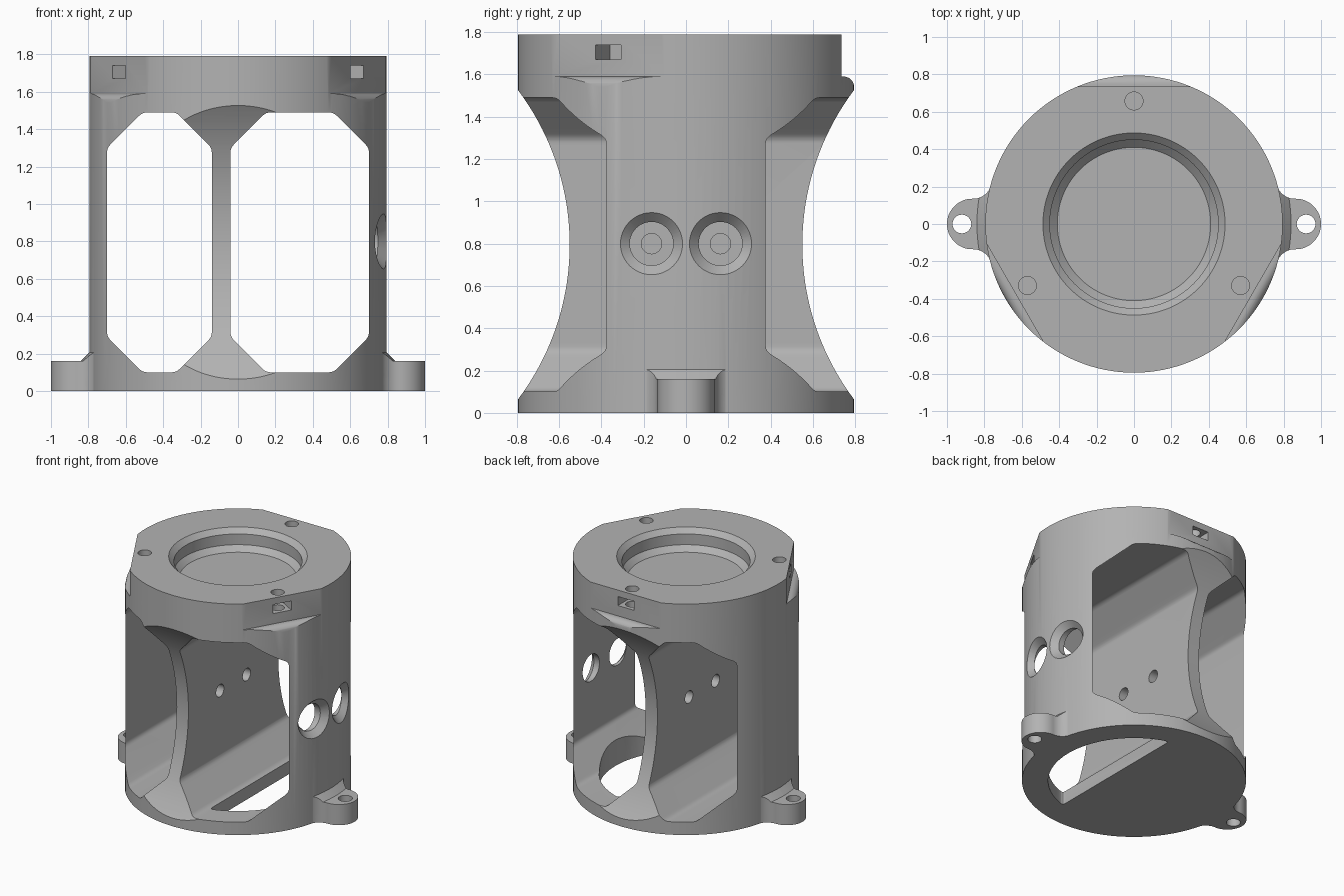
import bpy, bmesh, math
from math import sin, cos, radians, sqrt, tau
from mathutils import Matrix, Vector

if "Cube" in bpy.data.objects:
    bpy.data.objects.remove(bpy.data.objects["Cube"], do_unlink=True)

R, H, WALL = 0.795, 1.79, 0.70
UPRIGHT = Matrix.Rotation(radians(90), 4, "X")     # profile (x, z), extruded along y
ALONG_X = Matrix.Rotation(radians(90), 4, "Y")

grey = bpy.data.materials.new("plain_grey")
grey.use_nodes = True
grey.diffuse_color = (0.45, 0.45, 0.45, 1)
grey.node_tree.nodes["Principled BSDF"].inputs["Base Color"].default_value = grey.diffuse_color


def turn(deg):
    return Matrix.Rotation(radians(deg), 4, "Z")


def loft(name, rings, matrix=Matrix()):
    """Closed solid through rings of equal point count."""
    bm = bmesh.new()
    loops = [[bm.verts.new(p) for p in ring] for ring in rings]
    n = len(loops[0])
    for a, b in zip(loops, loops[1:]):
        for i in range(n):
            j = (i + 1) % n
            bm.faces.new((a[i], a[j], b[j], b[i]))
    bm.faces.new(loops[0][::-1])
    bm.faces.new(loops[-1])
    bm.transform(matrix)
    bmesh.ops.recalc_face_normals(bm, faces=bm.faces)
    mesh = bpy.data.meshes.new(name)
    bm.to_mesh(mesh)
    bm.free()
    mesh.materials.append(grey)
    ob = bpy.data.objects.new(name, mesh)
    bpy.context.collection.objects.link(ob)
    return ob


def prism(name, pts, lo, hi, matrix=Matrix()):
    return loft(name, [[(x, y, z) for x, y in pts] for z in (lo, hi)], matrix)


def circle(r, n=48, cx=0, cy=0):
    return [(cx + r * cos(tau * i / n), cy + r * sin(tau * i / n)) for i in range(n)]


def arc(cx, cy, r, a0, a1, n):
    angles = [radians(a0 + (a1 - a0) * i / n) for i in range(n + 1)]
    return [(cx + r * cos(a), cy + r * sin(a)) for a in angles]


def lathe(name, profile, n=128):
    return loft(name, [[(x, y, z) for x, y in circle(r, n)] for r, z in profile])


def rounded(pts, d, only=None):
    """Soften polygon corners over distance d."""
    out = []
    for i, p in enumerate(pts):
        if only and i not in only:
            out.append(p)
            continue
        p = Vector(p)
        a = p + (Vector(pts[i - 1]) - p).normalized() * d
        b = p + (Vector(pts[(i + 1) % len(pts)]) - p).normalized() * d
        for t in (0, 0.25, 0.5, 0.75, 1):
            out.append(tuple(a * (1 - t) ** 2 + p * 2 * t * (1 - t) + b * t * t))
    return out


def combine(target, tool, operation="DIFFERENCE"):
    mod = target.modifiers.new("combine", "BOOLEAN")
    mod.operation, mod.solver, mod.object = operation, "EXACT", tool
    bpy.context.view_layer.objects.active = target
    bpy.ops.object.modifier_apply(modifier=mod.name)
    bpy.data.objects.remove(tool, do_unlink=True)


# Round body with the stepped, chamfered recess in its top
body = lathe("housing_body", [(0.001, 0), (R, 0), (R, H), (0.487, H), (0.45, H - 0.037),
                              (0.45, 1.67), (0.41, 1.63), (0.001, 1.63)])

# Mounting ears with a sloped root against the body
ear = arc(0.865, 0, 0.135, -90, 90, 32)
flare = arc(0.86, 0.235, 0.1, 270, 195, 10)
ear += flare + [(0.6, 0.209), (0.6, -0.209)] + [(x, -y) for x, y in reversed(flare)]
for side in (0, 180):
    combine(body, prism("ear", ear, 0, 0.16, turn(side)), "UNION")
    root = prism("ear_root", ear, 0.05, 0.3, turn(side))
    cone = lathe("root_cone", [(0.001, 0.02), (0.84, 0.02), (0.84, 0.16),
                               (0.785, 0.215), (0.001, 0.215)])
    combine(root, cone, "INTERSECT")
    combine(body, root, "UNION")
    combine(body, prism("ear_hole", circle(0.05, 32, 0.92), -0.1, 0.4, turn(side)))

# Two chamfered windows front to back, leaving a middle wall
for x0, x1 in ((-WALL, -0.14), (-0.04, WALL)):
    z0, z1, c = 0.10, 1.49, 0.19
    outline = [(x0 + c, z0), (x1 - c, z0), (x1, z0 + c), (x1, z1 - c),
               (x1 - c, z1), (x0 + c, z1), (x0, z1 - c), (x0, z0 + c)]
    combine(body, prism("window", rounded(outline, 0.025), -1, 1, UPRIGHT))

# Hollowed front and back edges of the middle wall
for s in (-1, 1):
    place = Matrix.Translation((0, s * 1.765, 0.795)) @ ALONG_X
    combine(body, prism("wall_hollow", circle(1.215, 256), -0.69, 0.69, place))

# D-shaped opening in the floor
opening = arc(0, 0, 0.61, -74, 74, 28)
combine(body, prism("floor_opening", rounded(opening, 0.03, (0, 28)), -0.1, 0.3))

# Flats at the top, each with a nut slot and a screw hole
flat = [(0.735, 2), (0.735, 1.59)] + arc(0.745, 1.54, 0.05, 90, 0, 8) + [(1, 1.54), (1, 2)]
slot = [(0.595, 1.67), (0.9, 1.67), (0.9, 1.74), (0.595, 1.74)]
for a in (90, 210, 330):
    combine(body, prism("flat", flat, -0.5, 0.5, turn(a) @ UPRIGHT))
    combine(body, prism("nut_slot", slot, -0.07, 0.07, turn(a) @ UPRIGHT))
    combine(body, prism("screw_hole", circle(0.048, 32, 0.658), 1.55, 2, turn(a)))


# Countersunk side holes, with small matching holes in the middle wall
def sink_ring(r, cy, surface):
    return [(sqrt(surface ** 2 - y * y), y, z) for y, z in circle(r, 48, cy, 0.8)]


for cy in (-0.163, 0.163):
    inner = [(0.5, y, z) for y, z in circle(0.103, 48, cy, 0.8)]
    combine(body, loft("side_hole", [inner, sink_ring(0.103, cy, 0.75),
                                     sink_ring(0.147, cy, R), sink_ring(0.152, cy, 0.85)]))
    place = Matrix.Translation((0, cy, 0.8)) @ ALONG_X
    combine(body, prism("wall_hole", circle(0.048, 32), -0.3, 0.2, place))

# Smooth curves, crisp edges
bpy.ops.object.select_all(action="DESELECT")
body.select_set(True)
bpy.context.view_layer.objects.active = body
bpy.ops.object.shade_smooth_by_angle(angle=radians(25))
